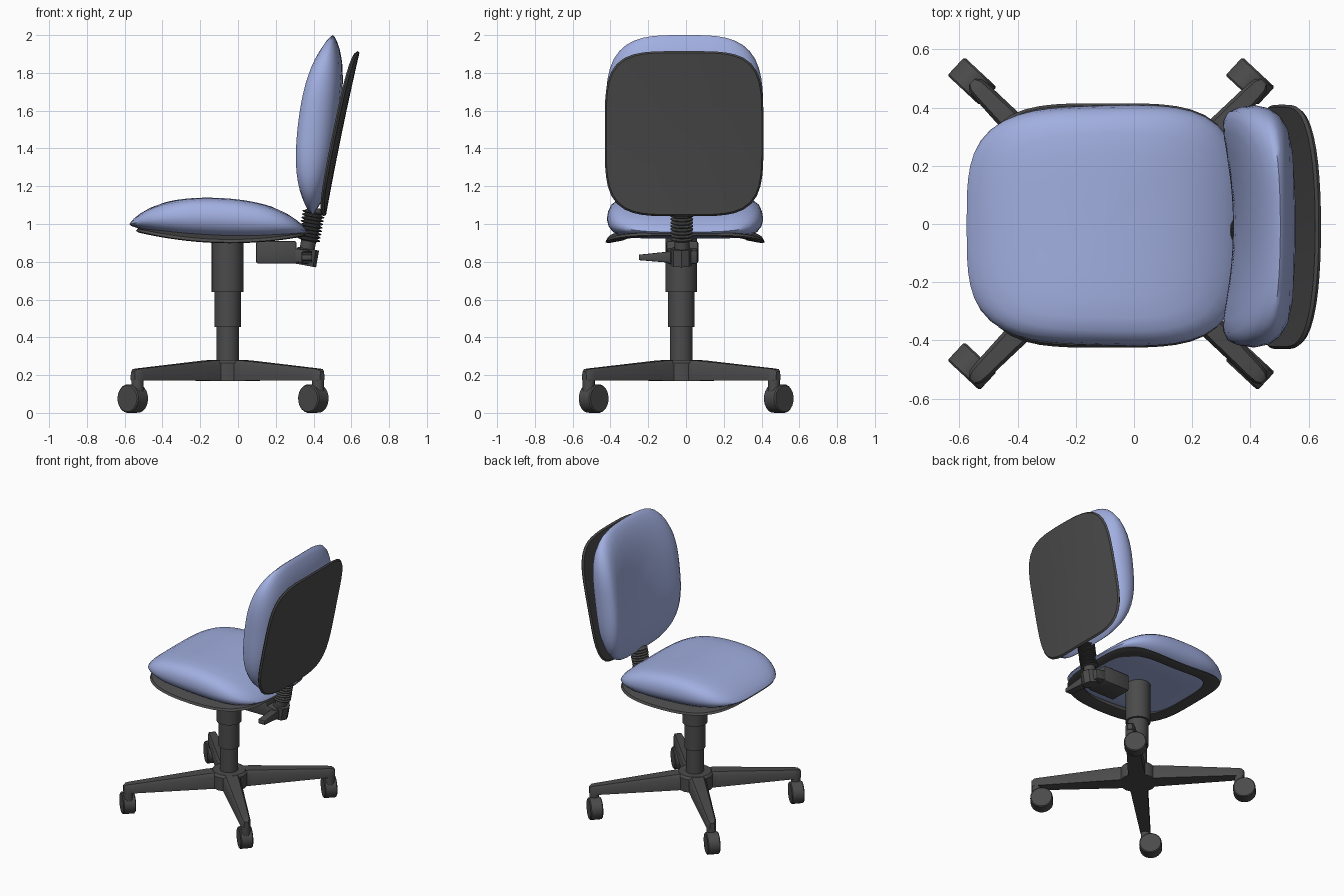
import bpy, bmesh, math
from mathutils import Vector, Matrix

if "Cube" in bpy.data.objects:
    bpy.data.objects.remove(bpy.data.objects["Cube"])

CX, CY = -0.055, -0.025          # column axis
blue = bpy.data.materials.new("blue_fabric")
blue.diffuse_color = (0.36, 0.43, 0.75, 1)
blue.use_nodes = True
blue.node_tree.nodes["Principled BSDF"].inputs["Base Color"].default_value = blue.diffuse_color
dark = bpy.data.materials.new("dark_plastic")
dark.diffuse_color = (0.07, 0.07, 0.07, 1)
dark.use_nodes = True
dark.node_tree.nodes["Principled BSDF"].inputs["Base Color"].default_value = dark.diffuse_color


def finish(name, bm, mat=None, angle=35):
    bmesh.ops.remove_doubles(bm, verts=bm.verts, dist=1e-5)
    bmesh.ops.recalc_face_normals(bm, faces=bm.faces)
    me = bpy.data.meshes.new(name)
    bm.to_mesh(me)
    bm.free()
    ob = bpy.data.objects.new(name, me)
    bpy.context.collection.objects.link(ob)
    me.materials.append(mat or dark)
    bpy.ops.object.select_all(action='DESELECT')
    bpy.context.view_layer.objects.active = ob
    ob.select_set(True)
    bpy.ops.object.shade_smooth_by_angle(angle=math.radians(angle))
    return ob


def loft(name, profile, power, place, mat=None, angle=35, n=64, closed=False):
    """Rounded-square rings (scale, height) placed in space by place(u, v, t)."""
    bm = bmesh.new()
    rings = []
    for s, t in profile:
        ring = []
        for i in range(n):
            a = 2 * math.pi * i / n
            c, d = math.cos(a), math.sin(a)
            r = s / (abs(c) ** power + abs(d) ** power) ** (1 / power)
            ring.append(bm.verts.new(place(r * c, r * d, t)))
        rings.append(ring)
    pairs = list(zip(rings, rings[1:]))
    if closed:
        pairs.append((rings[-1], rings[0]))
    for a, b in pairs:
        for i in range(n):
            j = (i + 1) % n
            bm.faces.new((a[i], a[j], b[j], b[i]))
    if not closed:
        bm.faces.new(rings[0])
        bm.faces.new(rings[-1])
    return finish(name, bm, mat, angle)


def lathe(name, profile, origin, axis=(0, 0, 1), n=24, angle=35):
    """Round part from (radius, distance) points along an axis."""
    rot = Vector((0, 0, 1)).rotation_difference(Vector(axis)).to_matrix()
    o = Vector(origin)
    return loft(name, profile, 2, lambda u, v, t: o + rot @ Vector((u, v, t)),
                None, angle, n)


def box(name, centre, size, bevel=0.01, tilt=0):
    bm = bmesh.new()
    bmesh.ops.create_cube(bm, size=1)
    bmesh.ops.scale(bm, vec=size, verts=bm.verts)
    bmesh.ops.bevel(bm, geom=bm.edges[:], offset=bevel, segments=2,
                    affect='EDGES', profile=0.5)
    bm.transform(Matrix.Translation(centre) @ Matrix.Rotation(tilt, 4, 'Y'))
    return finish(name, bm)


PAD = [(0.02, -1), (0.25, -1), (0.5, -1), (0.7, -0.97), (0.84, -0.86), (0.93, -0.63),
       (0.98, -0.35), (1, 0), (0.985, 0.35), (0.95, 0.65), (0.88, 0.86), (0.77, 0.96),
       (0.6, 1), (0.4, 1), (0.2, 1), (0.02, 1)]


# seat cushion and the rim below it
def seat_at(u, v, t):
    mid = 1.033 - 0.02 * u - 0.03 * u ** 2 - 0.025 * u ** 4
    half = 0.105 * (1 - 0.45 * u ** 2 - 0.3 * u ** 4)
    return (-0.103 + 0.472 * u, -0.005 + 0.412 * v * (1 + 0.03 * u - 0.02 * u * u),
            mid + t * half)


def rim_at(u, v, t):
    x = -0.09 + 0.45 * u
    return (x, -0.005 + 0.42 * v, 0.908 + 0.24 * (x + 0.04) ** 2 + 0.01 * t)


loft("seat_cushion", PAD, 3.7, seat_at, blue, 60)
loft("seat_rim", [(0.78, 0.5), (0.97, -1), (1, -0.5), (0.98, 1), (0.78, 3.5)], 3.8, rim_at,
     closed=True)


# backrest cushion and rear panel, both wrapping forward at the sides
def back_at(u, v, t):
    wing = 0.072 * u * u * (1 - 0.5 * v * v) * (0.68 + 0.32 * t)
    half = 0.09 * (1 - 0.35 * v ** 2 - 0.35 * v ** 4)
    return (0.448 + 0.055 * v - wing - t * half,
            -0.008 + 0.415 * u * (1 + 0.02 * v), 1.525 + 0.475 * v)


def panel_at(u, v, t):
    x = 0.539 + 0.09 * v - 0.03 * u * u + 0.006 * v * v
    return (x + 0.01 * t, -0.01 + 0.42 * u, 1.478 + 0.437 * v)


loft("backrest_cushion", PAD, 3.5, back_at, blue, 60)
loft("backrest_panel", [(0.02, -1), (0.3, -1), (0.6, -1), (0.8, -1), (0.98, -1), (1, 0),
                        (0.98, 1), (0.8, 1), (0.6, 1), (0.3, 1), (0.02, 1)],
     4.2, panel_at, dark, 30)

# ribbed sleeve on the backrest post
AX = Vector((0.045, 0, 0.25)).normalized()
ribs = [(0.04, -0.03), (0.04, 0.06)]
for k in range(9):
    z = 0.062 + k * 0.018
    ribs += [(0.044, z), (0.06, z + 0.005), (0.06, z + 0.01), (0.044, z + 0.016)]
ribs.append((0.03, 0.24))
lathe("backrest_sleeve", ribs, (0.363, CY + 0.003, 0.85), AX)

# clamp, support box and lever
box("support_box", (0.203, -0.02, 0.85), (0.215, 0.17, 0.12), 0.012)
lathe("post_clamp", [(0.058, -0.05), (0.058, 0.04)], (0.365, CY, 0.83), AX, 8)
box("clamp_bridge", (0.335, -0.02, 0.83), (0.09, 0.165, 0.075), 0.012, math.radians(8))
lever = box("adjust_lever", (0.365, -0.165, 0.825), (0.055, 0.17, 0.06), 0.006)
for v in lever.data.vertices:
    if v.co.y < -0.17:
        v.co.z = 0.823 + (v.co.z - 0.825) * 0.5

# telescoping column
lathe("column", [(0.06, 0.17), (0.06, 0.455), (0.07, 0.455), (0.07, 0.64),
                 (0.084, 0.64), (0.084, 0.935)], (CX, CY, 0), n=32)

# star base: hub, four tapered legs, casters
lathe("base_hub", [(0.125, 0.17), (0.125, 0.265), (0.11, 0.28)], (CX, CY, 0), n=16, angle=25)
for k in range(4):
    sx, sy = ((1, 1), (-1, 1), (-1, -1), (1, -1))[k]
    a = math.atan2(0.49 * sy, 0.478 * sx)
    place = Matrix.Translation((CX, CY, 0)) @ Matrix.Rotation(a, 4, 'Z')
    bm = bmesh.new()
    rings = []
    # sections: distance, half width, bottom, top
    for d, w, lo, hi in [(0.04, 0.06, 0.17, 0.28), (0.15, 0.056, 0.17, 0.277),
                         (0.67, 0.034, 0.172, 0.235), (0.7, 0.03, 0.172, 0.232),
                         (0.718, 0.016, 0.175, 0.22)]:
        pts = [(-w, lo), (w, lo), (w, hi - 0.02), (w * 0.7, hi), (-w * 0.7, hi), (-w, hi - 0.02)]
        rings.append([bm.verts.new(place @ Vector((d, y, z))) for y, z in pts])
    for p, q in zip(rings, rings[1:]):
        for i in range(6):
            j = (i + 1) % 6
            bm.faces.new((p[i], p[j], q[j], q[i]))
    bm.faces.new(rings[0])
    bm.faces.new(rings[-1])
    finish(f"base_leg_{k + 1}", bm)

    px, py = CX + 0.478 * sx, CY + 0.49 * sy
    lathe(f"caster_stem_{k + 1}", [(0.032, 0.09), (0.032, 0.2)], (px, py, 0), n=16)
    # every wheel trails the same way
    axis = Vector((0.68, 0.73, 0))
    lathe(f"caster_wheel_{k + 1}",
          [(0.07, -0.043), (0.076, -0.037), (0.076, 0.037), (0.07, 0.043)],
          (px - 0.024, py + 0.026, 0.076), axis, 20)
